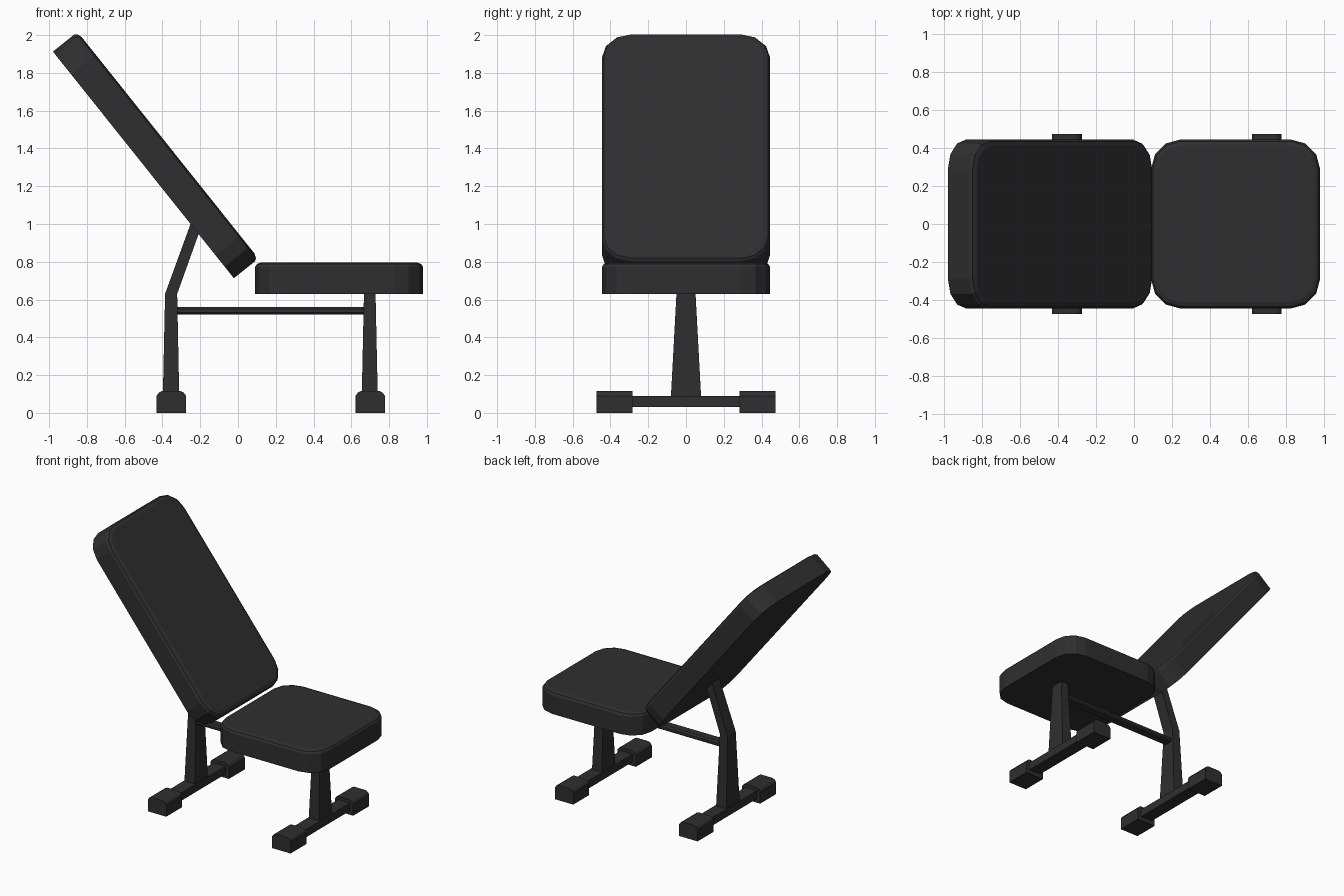
import bpy, bmesh, math
from mathutils import Matrix, Vector

if "Cube" in bpy.data.objects:
    bpy.data.objects.remove(bpy.data.objects["Cube"])

black = bpy.data.materials.new("charcoal black")
black.diffuse_color = (0.028, 0.028, 0.028, 1)
black.use_nodes = True
black.node_tree.nodes["Principled BSDF"].inputs["Base Color"].default_value = black.diffuse_color


def finish(name, bm, matrix=None):
    if matrix:
        bm.transform(matrix)
    bmesh.ops.recalc_face_normals(bm, faces=bm.faces)
    me = bpy.data.meshes.new(name)
    bm.to_mesh(me)
    bm.free()
    me.materials.append(black)
    ob = bpy.data.objects.new(name, me)
    bpy.context.collection.objects.link(ob)
    return ob


def loft(name, rings, matrix=None):
    """Skin a stack of equal-length point rings and cap both ends."""
    bm = bmesh.new()
    vs = [[bm.verts.new(p) for p in r] for r in rings]
    n = len(rings[0])
    for a, b in zip(vs, vs[1:]):
        for i in range(n):
            j = (i + 1) % n
            bm.faces.new((a[i], a[j], b[j], b[i]))
    bm.faces.new(vs[0][::-1])
    bm.faces.new(vs[-1])
    return finish(name, bm, matrix)


def rounded(lx, ly, r, inset, z, seg=3):
    pts = []
    for k, (sx, sy) in enumerate(((1, 1), (-1, 1), (-1, -1), (1, -1))):
        for s in range(seg + 1):
            a = math.pi / 2 * (k + s / seg)
            pts.append((sx * (lx / 2 - r) + (r - inset) * math.cos(a),
                        sy * (ly / 2 - r) + (r - inset) * math.sin(a), z))
    return pts


def pad(name, lx, matrix):
    profile = ((0, 0), (0, 0.143), (0.01, 0.158), (0.035, 0.167))
    loft(name, [rounded(lx, 0.89, 0.155, i, z) for i, z in profile], matrix)


def rect(x0, x1, hy, z0, z1=None):
    z1 = z0 if z1 is None else z1
    return [(x0, -hy, z0), (x1, -hy, z1), (x1, hy, z1), (x0, hy, z0)]


def prism_y(name, outline, y0, y1):
    loft(name, [[(x, y, z) for x, z in outline] for y in (y0, y1)])


# cushions: seat flat, backrest leaning along its rear face line
pad("seat", 0.89, Matrix.Translation((0.535, 0, 0.63)))
top, bottom = Vector((-0.98, 0, 1.913)), Vector((-0.022, 0, 0.713))
d = (bottom - top).normalized()
n = Vector((-d.z, 0, d.x))
mid = (top + bottom) / 2
m = Matrix(((d.x, 0, n.x, mid.x), (0, 1, 0, 0), (d.z, 0, n.z, mid.z), (0, 0, 0, 1)))
pad("backrest", (bottom - top).length, m)

# tapered legs, the rear one bending up to the backrest
loft("front_leg", [rect(0.655, 0.74, 0.08, 0.085), rect(0.667, 0.728, 0.05, 0.64)])
loft("rear_leg", [rect(-0.398, -0.311, 0.08, 0.085), rect(-0.386, -0.322, 0.05, 0.63),
                  rect(-0.246, -0.202, 0.045, 1.015, 0.965)])

# feet: cross bar with a chamfered cap at each end
for label, x in (("front", 0.7), ("rear", -0.353)):
    w = 0.05
    prism_y(label + "_foot_bar", [(x - w, 0.03), (x + w, 0.03), (x + w, 0.09), (x - w, 0.09)],
            -0.3, 0.3)
    w = 0.078
    cap = [(x - w, 0), (x + w, 0), (x + w, 0.09), (x + w - 0.012, 0.107), (x + w - 0.028, 0.115),
           (x - w + 0.028, 0.115), (x - w + 0.012, 0.107), (x - w, 0.09)]
    for side, s in (("right", -1), ("left", 1)):
        prism_y(f"{label}_{side}_foot_cap", cap, s * 0.282, s * 0.475)

# connecting rail with chamfered edges
sec = [(-0.04, 0.532), (-0.028, 0.522), (0.028, 0.522), (0.04, 0.532),
       (0.04, 0.55), (0.028, 0.56), (-0.028, 0.56), (-0.04, 0.55)]
loft("rail", [[(x, y, z) for y, z in sec] for x in (-0.34, 0.69)])
